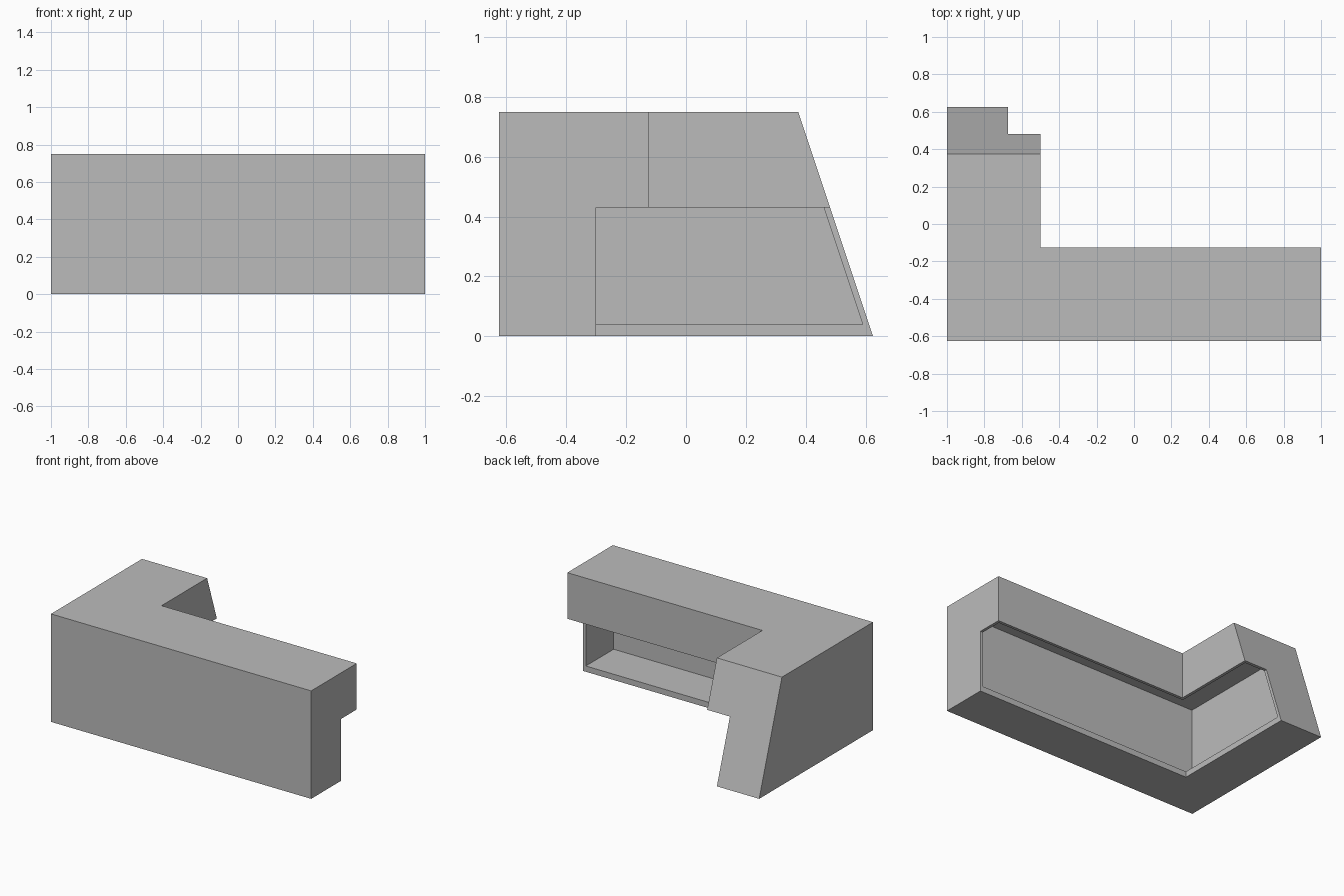
import bpy
import bmesh

cube = bpy.data.objects.get("Cube")
if cube:
    bpy.data.objects.remove(cube, do_unlink=True)

WALL = 0.02          # shell thickness
FLOOR = 0.04         # base plate thickness
HEIGHT = 0.75
LEDGE = 0.43         # underside of the overhang

grey = bpy.data.materials.new("plain grey")
grey.use_nodes = True
colour = (0.5, 0.5, 0.5, 1)
grey.diffuse_color = colour
grey.node_tree.nodes["Principled BSDF"].inputs["Base Color"].default_value = colour


def prism(name, outline, z0, z1):
    """Solid between two levels; outline gives the corners at a height."""
    bm = bmesh.new()
    low = [bm.verts.new((x, y, z0)) for x, y in outline(z0)]
    high = [bm.verts.new((x, y, z1)) for x, y in outline(z1)]
    bm.faces.new(low[::-1])
    bm.faces.new(high)
    n = len(low)
    for i in range(n):
        j = (i + 1) % n
        bm.faces.new((low[i], low[j], high[j], high[i]))
    bmesh.ops.recalc_face_normals(bm, faces=bm.faces)
    mesh = bpy.data.meshes.new(name)
    bm.to_mesh(mesh)
    bm.free()
    mesh.materials.append(grey)
    obj = bpy.data.objects.new(name, mesh)
    bpy.context.collection.objects.link(obj)
    return obj


def corner_outline(inset):
    """L-shaped footprint whose short wing ends in a leaning back wall."""
    def outline(z):
        back = 0.625 - z / 3 - inset * 1.054
        left, front = -1 + inset, -0.625 + inset
        end, inner_y, inner_x = 1 - inset, -0.125 - inset, -0.5 - inset
        return [(left, front), (end, front), (end, inner_y),
                (inner_x, inner_y), (inner_x, back), (left, back)]
    return outline


def cut(target, cutter):
    mod = target.modifiers.new(cutter.name, "BOOLEAN")
    mod.operation = "DIFFERENCE"
    mod.solver = "EXACT"
    mod.object = cutter
    cutter.hide_render = True
    cutter.hide_viewport = True
    cutter.display_type = "WIRE"


# Outer corner counter body
body = prism("corner_counter", corner_outline(0), 0, HEIGHT)

# Space under the overhang
notch = prism("knee_space_cutter",
              lambda z: [(-0.675, -0.3), (1.2, -0.3), (1.2, 0.9), (-0.675, 0.9)],
              -0.1, LEDGE)

# Hollow interior, open towards the inner side
hollow = prism("interior_cutter", corner_outline(WALL), FLOOR, HEIGHT - WALL)

cut(body, notch)
cut(body, hollow)

# Bake the cuts and remove the helpers
bpy.context.view_layer.update()
graph = bpy.context.evaluated_depsgraph_get()
baked = bpy.data.meshes.new_from_object(body.evaluated_get(graph))
body.modifiers.clear()
body.data = baked
for helper in (notch, hollow):
    bpy.data.objects.remove(helper, do_unlink=True)
